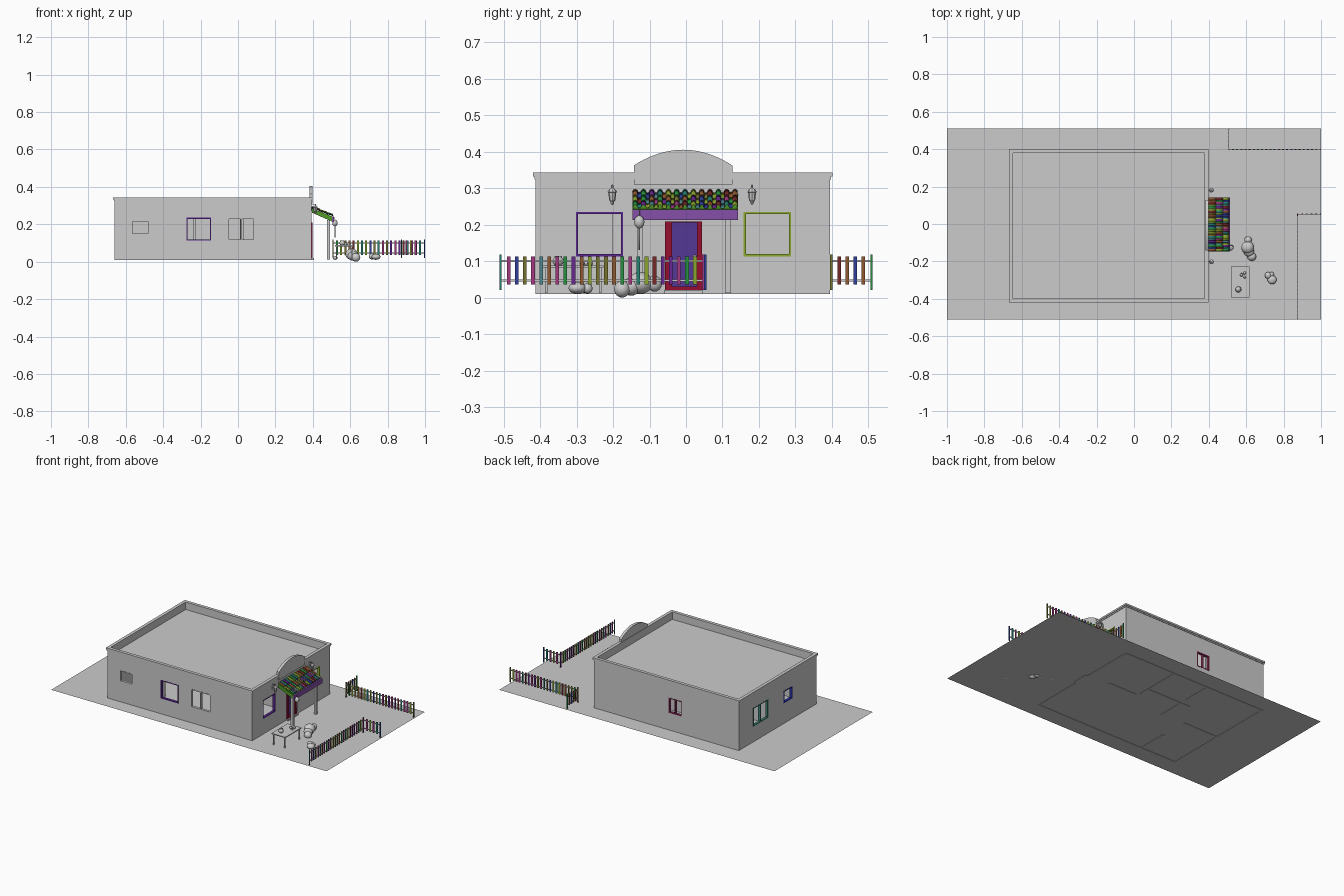
import bpy, bmesh, math, random
from mathutils import Vector, Matrix

if "Cube" in bpy.data.objects:
    bpy.data.objects.remove(bpy.data.objects["Cube"])
random.seed(4)
G = 0.012  # ground level


def mat(name, rgb):
    m = bpy.data.materials.new(name)
    m.diffuse_color = (*rgb, 1)
    m.use_nodes = True
    m.node_tree.nodes["Principled BSDF"].inputs["Base Color"].default_value = m.diffuse_color
    return m


PALETTE = [mat("paint_%d" % i, c) for i, c in enumerate([
    (.14, .02, .28), (.02, .28, .05), (.02, .22, .17), (.28, .10, .03), (.26, .38, .03),
    (.36, .04, .22), (.03, .05, .32), (.18, .02, .02), (.08, .25, .28), (.18, .17, .03)])]
RED, VIOLET = mat("red", (.30, .005, .03)), mat("violet", (.09, .04, .30))
BEAM, GREEN = mat("beam_purple", (.24, .08, .40)), mat("green", (.08, .33, .02))
PURPLE, LIME = mat("purple", (.10, .02, .27)), mat("lime", (.26, .40, .03))
BLUE, TEAL, PINK = mat("blue", (.02, .03, .40)), mat("teal", (.05, .22, .17)), mat("pink", (.26, .03, .10))


def finish(name, bm, mats=(), smooth=False, normals=True):
    if normals:
        bmesh.ops.recalc_face_normals(bm, faces=bm.faces)
    me = bpy.data.meshes.new(name)
    for f in bm.faces:
        f.smooth = smooth
    bm.to_mesh(me)
    bm.free()
    for m in mats:
        me.materials.append(m)
    ob = bpy.data.objects.new(name, me)
    bpy.context.collection.objects.link(ob)
    return ob


def add_box(bm, x0, x1, y0, y1, z0, z1, mi=0):
    M = Matrix.Translation(((x0 + x1) / 2, (y0 + y1) / 2, (z0 + z1) / 2)) @ Matrix.Diagonal((x1 - x0, y1 - y0, z1 - z0, 1))
    vs = bmesh.ops.create_cube(bm, size=1, matrix=M)["verts"]
    for f in {f for v in vs for f in v.link_faces}:
        f.material_index = mi


def boxes(name, lst, mats=()):
    bm = bmesh.new()
    for b in lst:
        add_box(bm, *b)
    return finish(name, bm, mats)


def ring(name, x0, x1, y0, y1, z0, z1, t):
    bm = bmesh.new()
    loops = []
    for d, z in ((0, z0), (0, z1), (t, z1), (t, z0)):
        loops.append([bm.verts.new(p) for p in ((x0 + d, y0 + d, z), (x1 - d, y0 + d, z),
                                                (x1 - d, y1 - d, z), (x0 + d, y1 - d, z))])
    for a in range(4):
        A, B = loops[a], loops[(a + 1) % 4]
        for i in range(4):
            j = (i + 1) % 4
            bm.faces.new((A[i], A[j], B[j], B[i]))
    return finish(name, bm)


def prism(name, pts, axis, a0, a1, mats=()):
    """Extrude a 2D outline along x (pts are y,z) or y (pts are x,z)."""
    bm = bmesh.new()
    mk = (lambda p, a: (a, p[0], p[1])) if axis == "x" else (lambda p, a: (p[0], a, p[1]))
    f = bm.faces.new([bm.verts.new(mk(p, a0)) for p in pts])
    ex = bmesh.ops.extrude_face_region(bm, geom=[f])
    d = Vector((a1 - a0, 0, 0) if axis == "x" else (0, a1 - a0, 0))
    bmesh.ops.translate(bm, vec=d, verts=[v for v in ex["geom"] if isinstance(v, bmesh.types.BMVert)])
    return finish(name, bm, mats)


def lathe(name, prof, loc, n=16, smooth=True):
    bm = bmesh.new()
    vs = [bm.verts.new((r, 0, z)) for r, z in prof]
    es = [bm.edges.new(p) for p in zip(vs, vs[1:])]
    bmesh.ops.spin(bm, geom=vs + es, cent=(0, 0, 0), axis=(0, 0, 1), angle=2 * math.pi, steps=n)
    bmesh.ops.remove_doubles(bm, verts=bm.verts, dist=1e-5)
    bmesh.ops.translate(bm, vec=loc, verts=bm.verts)
    return finish(name, bm, (), smooth)


def blob(name, loc, rx, ry, rz):
    bm = bmesh.new()
    M = Matrix.Translation(loc) @ Matrix.Diagonal((rx, ry, rz, 1))
    bmesh.ops.create_icosphere(bm, subdivisions=3, radius=1, matrix=M)
    return finish(name, bm, (), True)


# yard
bm = bmesh.new()
bmesh.ops.create_grid(bm, x_segments=1, y_segments=1, size=1, matrix=Matrix.Translation((0, 0, G)) @ Matrix.Diagonal((1, .51, 1, 1)))
finish("yard", bm, normals=False)

# building shell with cut openings
X0, X1, Y0, Y1, T = -.66, .392, -.412, .394, .014
walls = ring("walls", X0, X1, Y0, Y1, G - .002, .332, T)
ring("cornice_lower", X0 - .003, X1 + .003, Y0 - .003, Y1 + .003, .324, .332, .01)
ring("cornice_upper", X0 - .007, X1 + .007, Y0 - .007, Y1 + .007, .332, .343, .021)
boxes("roof", [(X0 + T, X1 - T, Y0 + T, Y1 - T, .288, .294)])
# wall, from, to, z0, z1, material, mullion
OPEN = [("x", X1, -.302, -.172, .113, .235, PURPLE, 0), ("x", X1, .158, .288, .113, .235, LIME, 0),
        ("x", X0, .09, .245, .113, .235, TEAL, 1), ("x", X0, -.16, -.07, .145, .225, BLUE, 0),
        ("y", Y0, -.275, -.145, .113, .235, PURPLE, 0), ("y", Y0, -.055, .09, .113, .235, None, 1),
        ("y", Y0, -.57, -.475, .145, .22, None, 0), ("y", Y1, -.245, -.15, .125, .225, PINK, 1)]
cuts = [(X1 - .03, X1 + .02, -.057, .043, G + .008, .208)]
for k, (ax, w, a, b, z0, z1, m, mull) in enumerate(OPEN):
    lo, hi = (w - T - .002, w + .001) if w > 0 else (w - .001, w + T + .002)
    t = .006
    parts = [(a, a + t, z0, z1), (b - t, b, z0, z1), (a + t, b - t, z0, z0 + t), (a + t, b - t, z1 - t, z1)]
    if mull:
        parts.append(((a + b) / 2 - .003, (a + b) / 2 + .003, z0 + t, z1 - t))
    place = lambda p, l, h: (l, h, *p) if ax == "x" else (p[0], p[1], l, h, p[2], p[3])
    boxes("window_frame_%d" % k, [place(p, lo, hi) for p in parts], [m] if m else [])
    cuts.append(place((a + .001, b - .001, z0 + .001, z1 - .001), w - .03, w + .03))
cutter = boxes("opening_cutter", cuts)
cutter.hide_render = True
cutter.display_type = 'WIRE'
mod = walls.modifiers.new("openings", 'BOOLEAN')
mod.object, mod.operation, mod.solver = cutter, 'DIFFERENCE', 'EXACT'

# interior partitions
B, R = G - .002, .288
boxes("partitions", [(.03, .24, .05, .062, B, R), (.01, .022, .075, Y1 - T, B, R), (-.3, .01, .142, .154, B, R),
                     (-.24, -.228, -.03, .142, B, R), (-.24, -.228, .2, Y1 - T, B, R),
                     (X0 + T, -.4, -.026, -.014, B, R), (-.4, -.388, Y0 + T, -.2, B, R)])

# curved parapet over the entrance
N = 20
arc = [(-.143 + .27 * i / N, .362 + .043 * (1 - abs(2 * i / N - 1) ** 2.0)) for i in range(N + 1)]
prism("parapet_crest", [(-.143, .31)] + arc + [(.127, .31)], "x", .381, .399)

# front door
boxes("door_frame", [(X1 - .016, X1 + .006, -.058, -.038, G + .008, .209), (X1 - .016, X1 + .006, .03, .044, G + .008, .209),
                     (X1 - .016, X1 + .006, -.038, .03, .205, .209), (X1 - .016, X1 + .006, -.038, .03, G + .008, .03)], [RED])
boxes("door_panel", [(X1 - .012, X1 - .004, -.038, .03, .03, .205), (X1 - .004, X1 - .001, -.036, .012, .118, .2),
                     (X1 - .004, X1 - .001, -.036, .012, .04, .105)], [VIOLET])
blob("door_knob", (X1 + .002, .024, .112), .005, .005, .005)
boxes("door_step", [(X1 - .014, X1 + .015, -.06, .046, B, G + .008)])

# porch: posts, rafters, beam, deck, tiles
for y in (-.126, .1155):
    boxes("porch_post", [(.476, .492, y - .008, y + .008, G, .222)])
RAFT = [(.396, .284), (.396, .262), (.502, .215), (.502, .238)]
for i, y in enumerate((-.147, -.075, -.004, .067, .134)):
    prism("rafter_%d" % i, RAFT, "y", y, y + .008, [GREEN])
boxes("porch_beam", [(.502, .513, -.147, .142, .212, .241)], [BEAM])
prism("porch_deck", [(.396, .285), (.396, .281), (.502, .238), (.502, .242)], "y", -.145, .14, [GREEN])
bm = bmesh.new()
COLS, COURSES = 25, 3
wid = .285 / COLS
for c in range(COLS):
    for k in range(COURSES):
        y = -.145 + wid * (c + .5)
        s0, s1 = k / COURSES, (k + 1.15) / COURSES
        cup = -1 if c % 2 else 1
        mi = random.randrange(len(PALETTE))
        rows = []
        for s, lift in ((s0, 0), (min(s1, 1), .003)):
            x, z = .396 + .113 * s, .287 - .045 * s + lift + (.003 if cup > 0 else .007)
            rows.append([bm.verts.new((x, y + wid * .62 * math.cos(a), z + cup * .007 * math.sin(a)))
                         for a in [math.pi * i / 6 for i in range(7)]])
        for i in range(6):
            f = bm.faces.new((rows[0][i], rows[0][i + 1], rows[1][i + 1], rows[1][i]))
            f.material_index = mi
tiles = finish("roof_tiles", bm, PALETTE, True)
tiles.modifiers.new("thickness", 'SOLIDIFY').thickness = .0015

# hanging gourd on the beam
blob("hanging_gourd", (.518, -.128, .207), .014, .014, .018)
lathe("gourd_tail", [(.0, .13), (.002, .13), (.002, .19), (0, .19)], (.518, -.128, 0), 8)
lathe("gourd_string", [(0, .22), (.0015, .22), (.0015, .24), (0, .24)], (.518, -.128, 0), 6)

# wall lanterns
for y in (-.202, .181):
    lathe("wall_lantern", [(0, .254), (.004, .256), (.005, .262), (.0085, .267), (.011, .288), (.013, .289),
                           (.009, .296), (.003, .300), (.003, .308), (0, .31)], (.414, y, 0), 8, False)
    boxes("lantern_bracket", [(X1, X1 + .004, y - .006, y + .006, .27, .296), (X1, .414, y - .002, y + .002, .302, .306)])


# picket fences
def fence(name, p, q):
    p, q = Vector(p), Vector(q)
    n = max(2, round((q - p).length / .0225))
    alongx = abs(q.x - p.x) > abs(q.y - p.y)
    bm = bmesh.new()
    for i in range(n + 1):
        c = p.lerp(q, i / n)
        end = i in (0, n)
        hw, ht = (.003, .003) if end else (.005, .002)
        z0, z1 = (.02, .118) if end else (.036, .112)
        hx, hy = (hw, ht) if alongx else (ht, hw)
        add_box(bm, c.x - hx, c.x + hx, c.y - hy, c.y + hy, z0, z1, random.randrange(len(PALETTE)))
    finish(name + "_pickets", bm, PALETTE)
    o = .0015
    a, b = (min(p.x, q.x), max(p.x, q.x)), (min(p.y, q.y), max(p.y, q.y))
    boxes(name + "_rails", [(a[0] - o, a[1] + o, b[0] - o, b[1] + o, z - .003, z + .003) for z in (.047, .1)])


fence("fence_front", (.875, -.508), (.875, .047))
fence("fence_path", (.875, .053), (.997, .053))
fence("fence_side", (.507, .398), (.997, .398))
fence("fence_return", (.507, .398), (.507, .508))

# yard table with pots
boxes("table", [(.518, .618, -.392, -.226, .082, .088)] +
      [(x, x + .006, y, y + .006, G, .082) for x in (.524, .606) for y in (-.386, -.238)])
POT = [(0, 0), (.6, 0), (1, .6), (.9, 1.1), (.55, 1.4), (.7, 1.6), (0, 1.5)]
for x, y, r in ((.558, -.35, .016), (.575, -.272, .009), (.592, -.262, .008), (.592, -.285, .007)):
    lathe("pot", [(a * r, b * r) for a, b in POT], (x, y, .088))

# boulders
for x, y, z, rx, ry, rz in ((.608, -.125, .04, .034, .034, .03), (.63, -.175, .023, .024, .022, .023), (.61, -.086, .038, .02, .02, .022),
                            (.615, -.15, .03, .028, .025, .025), (.717, -.275, .028, .018, .018, .016), (.738, -.298, .026, .024, .024, .016),
                            (.735, -.27, .025, .014, .014, .014)):
    blob("boulder", (x, y, z), rx, ry, rz)
blob("door_stone", (.52, -.123, .02), .012, .012, .01)
